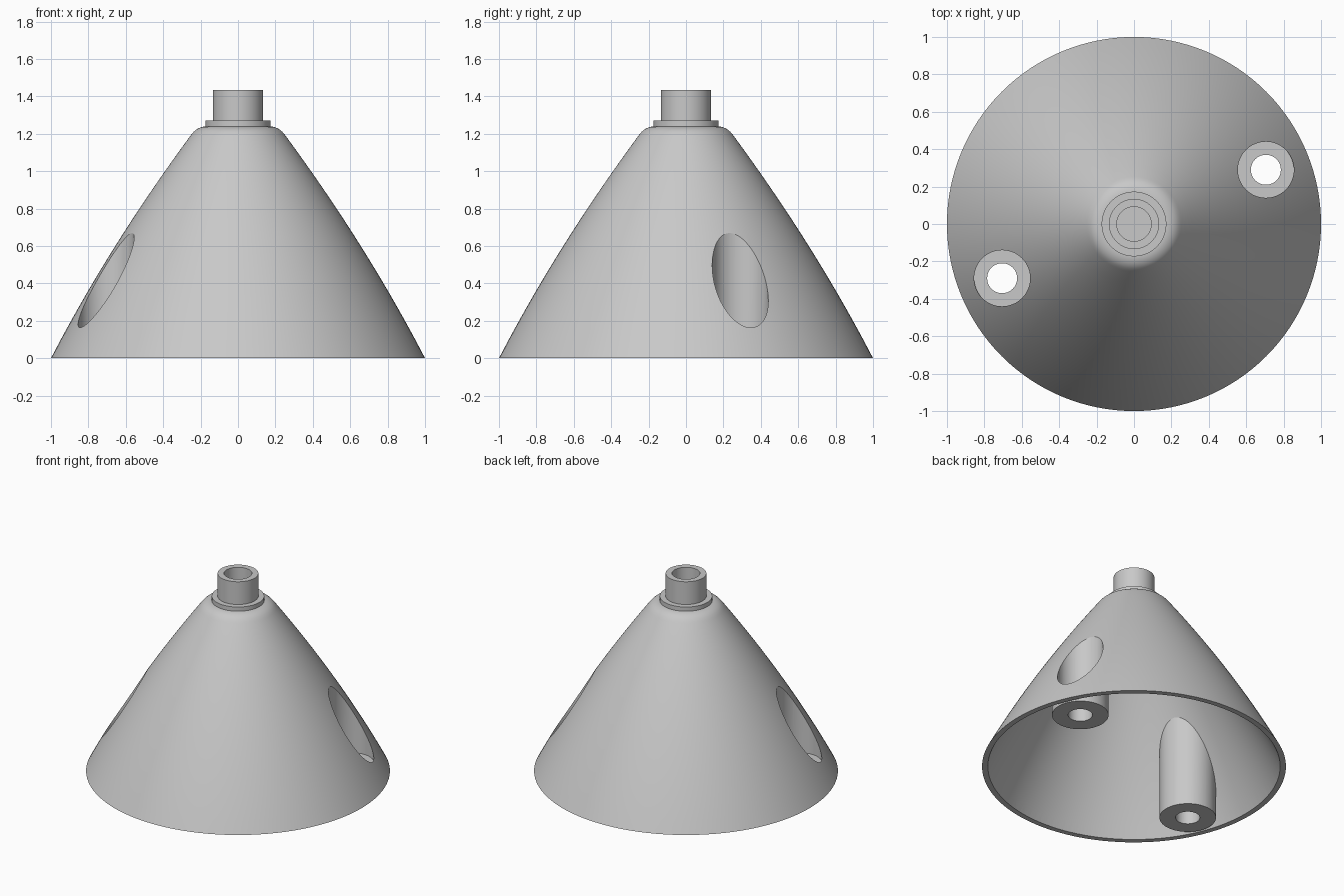
import bpy, bmesh, math

cube = bpy.data.objects.get("Cube")
if cube:
    bpy.data.objects.remove(cube, do_unlink=True)

grey = bpy.data.materials.new("plain grey")
grey.use_nodes = True
COLOUR = (0.58, 0.58, 0.58, 1)
grey.diffuse_color = COLOUR
grey.node_tree.nodes["Principled BSDF"].inputs["Base Color"].default_value = COLOUR


def lathe(name, profile, steps=128, centre=(0, 0)):
    """Revolve an (r, z) profile, running from axis to axis, into a solid."""
    bm = bmesh.new()
    verts = [bm.verts.new((r, 0, z)) for r, z in profile]
    edges = [bm.edges.new(pair) for pair in zip(verts, verts[1:])]
    bmesh.ops.spin(bm, geom=verts + edges, cent=(0, 0, 0), axis=(0, 0, 1),
                   angle=math.tau, steps=steps)
    bmesh.ops.remove_doubles(bm, verts=bm.verts, dist=1e-5)
    bmesh.ops.recalc_face_normals(bm, faces=bm.faces)
    bmesh.ops.translate(bm, verts=bm.verts, vec=(*centre, 0))
    mesh = bpy.data.meshes.new(name)
    bm.to_mesh(mesh)
    bm.free()
    mesh.materials.append(grey)
    obj = bpy.data.objects.new(name, mesh)
    bpy.context.collection.objects.link(obj)
    return obj


def cylinder(name, radius, z0, z1, centre):
    return lathe(name, [(0, z0), (radius, z0), (radius, z1), (0, z1)], 64, centre)


def activate(obj):
    bpy.ops.object.select_all(action='DESELECT')
    obj.select_set(True)
    bpy.context.view_layer.objects.active = obj


def subtract(target, cutter):
    mod = target.modifiers.new("cut", 'BOOLEAN')
    mod.operation = 'DIFFERENCE'
    mod.solver = 'EXACT'
    mod.object = cutter
    activate(target)
    bpy.ops.object.modifier_apply(modifier=mod.name)
    bpy.data.objects.remove(cutter, do_unlink=True)


def cone_radius(z):
    return 1 - 0.518 * z - 0.0916 * z * z


# Bulging conical shell with a rounded shoulder
side = [(cone_radius(z), z) for z in [1.19 * i / 16 for i in range(17)]]
shoulder = [(0.166 + 0.1 * math.cos(math.radians(a)), 1.14 + 0.1 * math.sin(math.radians(a)))
            for a in range(36, 91, 9)]
shell = lathe("conical_shell", [(0, 0)] + side + shoulder + [(0, 1.24)])

# Hollow interior, leaving two solid screw bosses standing in it
inside = [(cone_radius(z) - 0.038, z) for z in [1.2 * i / 16 for i in range(17)]]
cavity = lathe("cavity_cutter", [(0, -0.1), (inside[0][0], -0.1)] + inside + [(0, 1.2)])
CENTRES = [(0.705, 0.29), (-0.705, -0.29)]
for c in CENTRES:
    subtract(cavity, cylinder("boss_cutter", 0.186, -0.3, 1.5, c))
subtract(shell, cavity)

# Counterbores and screw holes through the bosses
for c in CENTRES:
    subtract(shell, cylinder("counterbore_cutter", 0.15, 0.14, 1.5, c))
    subtract(shell, cylinder("screw_hole_cutter", 0.08, -0.3, 0.5, c))

# Flanged nozzle with a blind bore
nozzle = lathe("flanged_nozzle", [
    (0, 1.23), (0.173, 1.23), (0.173, 1.27), (0.134, 1.27),
    (0.134, 1.435), (0.092, 1.435), (0.092, 1.245), (0, 1.245)], 96)

for obj in (shell, nozzle):
    activate(obj)
    bpy.ops.object.shade_smooth_by_angle(angle=math.radians(20))
